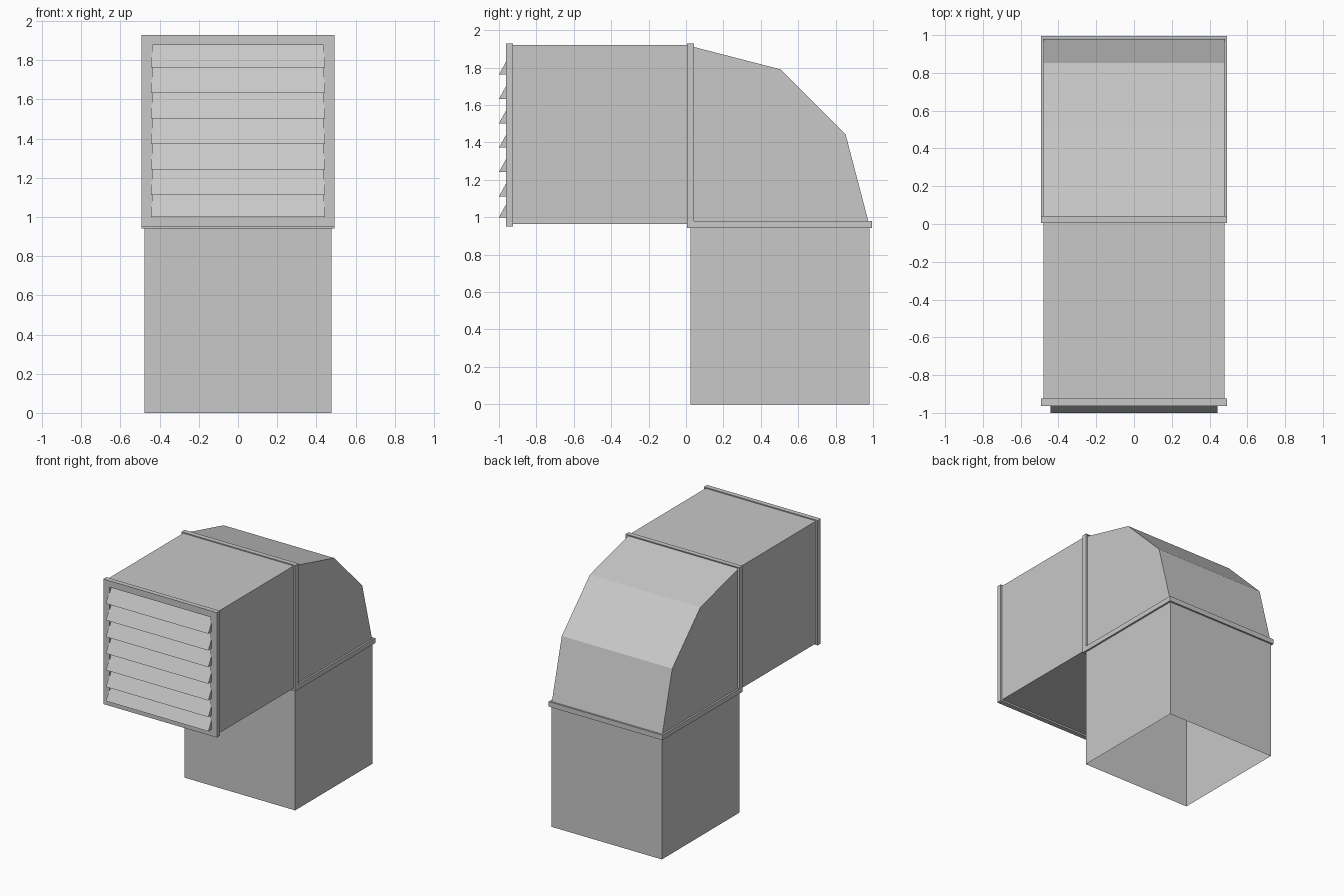
import bpy
import bmesh

if "Cube" in bpy.data.objects:
    bpy.data.objects.remove(bpy.data.objects["Cube"], do_unlink=True)

grey = bpy.data.materials.new("galvanised grey")
grey.use_nodes = True
colour = (0.58, 0.58, 0.58, 1)
grey.diffuse_color = colour
grey.node_tree.nodes["Principled BSDF"].inputs["Base Color"].default_value = colour

HALF = 0.478      # duct half width
FLANGE = 0.492    # flange half width
OPENING = 0.437   # vent opening half width


def finish(name, bm):
    bmesh.ops.recalc_face_normals(bm, faces=bm.faces)
    mesh = bpy.data.meshes.new(name)
    bm.to_mesh(mesh)
    bm.free()
    mesh.materials.append(grey)
    obj = bpy.data.objects.new(name, mesh)
    bpy.context.collection.objects.link(obj)
    return obj


def rect(half, low, high):
    return [(-half, low), (half, low), (half, high), (-half, high)]


def loop(bm, outline, depth, axis):
    """Place a 2D outline at a depth along the y or z axis."""
    return [bm.verts.new((a, depth, b) if axis == "y" else (a, b, depth))
            for a, b in outline]


def bridge(bm, first, second):
    n = len(first)
    for i in range(n):
        j = (i + 1) % n
        bm.faces.new((first[i], first[j], second[j], second[i]))


def duct(name, outline, start, end, axis):
    """Open sheet-metal tube."""
    bm = bmesh.new()
    bridge(bm, loop(bm, outline, start, axis), loop(bm, outline, end, axis))
    return finish(name, bm)


def ring(name, outer, inner, start, end, axis):
    """Solid rectangular frame with an open middle."""
    bm = bmesh.new()
    loops = [loop(bm, o, d, axis) for o, d in
             ((outer, start), (outer, end), (inner, end), (inner, start))]
    for i in range(4):
        bridge(bm, loops[i], loops[(i + 1) % 4])
    return finish(name, bm)


def side_profile(name, points, half, solid=True):
    """Sweep a (y, z) profile across x; open sheets skip the last two panels."""
    bm = bmesh.new()
    left, right = ([bm.verts.new((x, y, z)) for y, z in points]
                   for x in (half, -half))
    bm.faces.new(left)
    bm.faces.new(right)
    n = len(points)
    for i in range(n if solid else n - 2):
        j = (i + 1) % n
        bm.faces.new((left[i], left[j], right[j], right[i]))
    return finish(name, bm)


# Ducts
upright = rect(HALF, 0.024, 0.981)
level = rect(HALF, 0.963, 1.92)
duct("upright_duct", upright, 0, 0.965, "z")
duct("level_duct", level, -0.95, 0.024, "y")

# Faceted elbow, open towards both ducts
side_profile("elbow", [(0.024, 1.915), (0.505, 1.791), (0.853, 1.444),
                       (0.979, 0.963), (0.024, 0.963)], HALF, solid=False)

# Flanges at the elbow joints
ring("upright_joint_flange", rect(FLANGE, 0.005, 0.995), upright, 0.942, 0.981, "z")
ring("level_joint_flange", rect(FLANGE, 0.942, 1.928), level, 0.005, 0.043, "y")

# Vent frame
ring("vent_frame", rect(FLANGE, 0.95, 1.928), rect(OPENING, 1.0, 1.878),
     -0.963, -0.925, "y")

# Slanted louvre blades
for i in range(7):
    low = max(1.0, 1.763 - 0.1303 * i)
    high = min(1.878, 1.763 - 0.1303 * (i - 1))
    back = -1 + (high - low) * 0.55
    side_profile(f"louvre_{i + 1}", [(-1, low), (back, high), (back, low)], 0.443)
